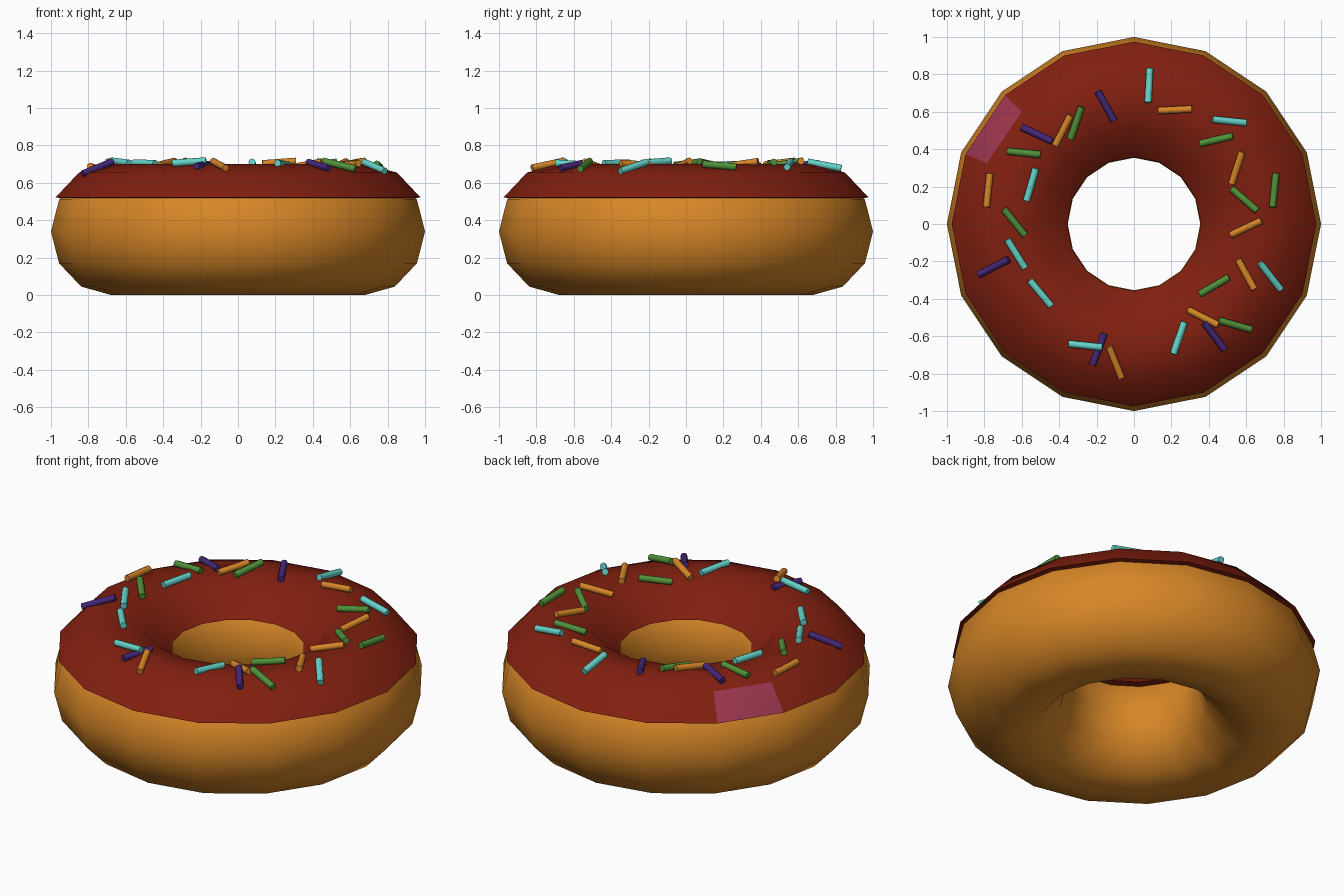
import bpy, bmesh, math
from mathutils import Vector

if "Cube" in bpy.data.objects:
    bpy.data.objects.remove(bpy.data.objects["Cube"])

SEGS = 16


def mat(name, *rgb):
    m = bpy.data.materials.new(name)
    m.diffuse_color = (*rgb, 1)
    m.use_nodes = True
    m.node_tree.nodes["Principled BSDF"].inputs["Base Color"].default_value = m.diffuse_color
    return m


def smooth(ob, degrees):
    bpy.ops.object.select_all(action='DESELECT')
    ob.select_set(True)
    bpy.context.view_layer.objects.active = ob
    bpy.ops.object.shade_smooth_by_angle(angle=math.radians(degrees))


def ring(name, profile, closed, materials):
    """Revolve an (r, z) profile into a 16-sided ring."""
    bm = bmesh.new()
    rows = []
    for i in range(SEGS):
        a = math.tau * i / SEGS
        rows.append([bm.verts.new((r * math.cos(a), r * math.sin(a), z)) for r, z in profile])
    n = len(profile)
    for i in range(SEGS):
        p, q = rows[i - 1], rows[i]
        for j in range(n if closed else n - 1):
            k = (j + 1) % n
            bm.faces.new((p[j], q[j], q[k], p[k]))
    me = bpy.data.meshes.new(name)
    bm.to_mesh(me)
    bm.free()
    for m in materials:
        me.materials.append(m)
    ob = bpy.data.objects.new(name, me)
    bpy.context.collection.objects.link(ob)
    smooth(ob, 40)
    return ob


# Dough: twelve-sided elliptical section
dough_mat = mat("dough", 0.68, 0.24, 0.02)
steps = [math.tau * j / 12 for j in range(12)]
ring("dough", [(0.677 + 0.323 * math.cos(t), 0.34 + 0.34 * math.sin(t)) for t in steps],
     True, [dough_mat])

# Icing: shell over the upper half with a small lip under each edge
top = [(0.975, 0.523), (0.85, 0.655), (0.68, 0.70), (0.505, 0.655), (0.358, 0.523)]
icing = ring("icing", [(0.945, 0.517)] + top + [(0.395, 0.517)], False,
             [mat("icing", 0.22, 0.014, 0.005), mat("glaze_patch", 0.32, 0.035, 0.075)])

# One pink outer facet
target = Vector((-0.76, 0.5, 0.59))
min(icing.data.polygons, key=lambda f: (f.center - target).length).material_index = 1


def on_icing(p):
    """Lift a flat point onto the icing surface."""
    for (r1, z1), (r0, z0) in zip(top, top[1:]):
        if r0 <= p.length <= r1:
            z = z0 + (z1 - z0) * (p.length - r0) / (r1 - r0)
            return Vector((p.x, p.y, z + 0.018))


def scatter(name, material, spots):
    """Lay rods on the icing: centre x, centre y, heading in degrees."""
    for x, y, deg in spots:
        t = math.radians(deg)
        c, half = Vector((x, y, 0)), 0.09 * Vector((math.cos(t), math.sin(t), 0))
        a, b = on_icing(c - half), on_icing(c + half)
        bpy.ops.mesh.primitive_cylinder_add(vertices=8, radius=0.019, depth=(b - a).length,
                                            location=(a + b) / 2)
        ob = bpy.context.object
        ob.name = name
        ob.rotation_euler = (b - a).to_track_quat('Z', 'Y').to_euler()
        ob.data.materials.append(material)
        smooth(ob, 50)


# Sprinkles by colour
scatter("cyan_sprinkle", mat("cyan", 0.13, 0.65, 0.58), [
    (.08, .74, 87), (.51, .55, -6), (-.55, .21, 74), (-.63, -.16, -58),
    (-.5, -.37, -50), (-.26, -.65, -6), (.24, -.61, 71), (.73, -.28, -52)])
scatter("orange_sprinkle", dough_mat, [
    (.22, .61, 3), (-.38, .5, 63), (-.78, .18, 84), (.55, .3, 72),
    (.6, -.02, 25), (.6, -.27, -61), (.37, -.5, -27), (-.1, -.74, -68)])
scatter("purple_sprinkle", mat("purple", 0.06, 0.02, 0.19), [
    (-.15, .63, -61), (-.52, .48, -25), (-.75, -.23, 27), (-.19, -.67, 69), (.43, -.6, -53)])
scatter("green_sprinkle", mat("green", 0.08, 0.28, 0.04), [
    (-.31, .54, 71), (-.59, .38, -6), (-.64, .01, -51), (.44, .45, 13),
    (.75, .18, 84), (.59, .13, -41), (.43, -.33, 30), (.54, -.54, -16)])
